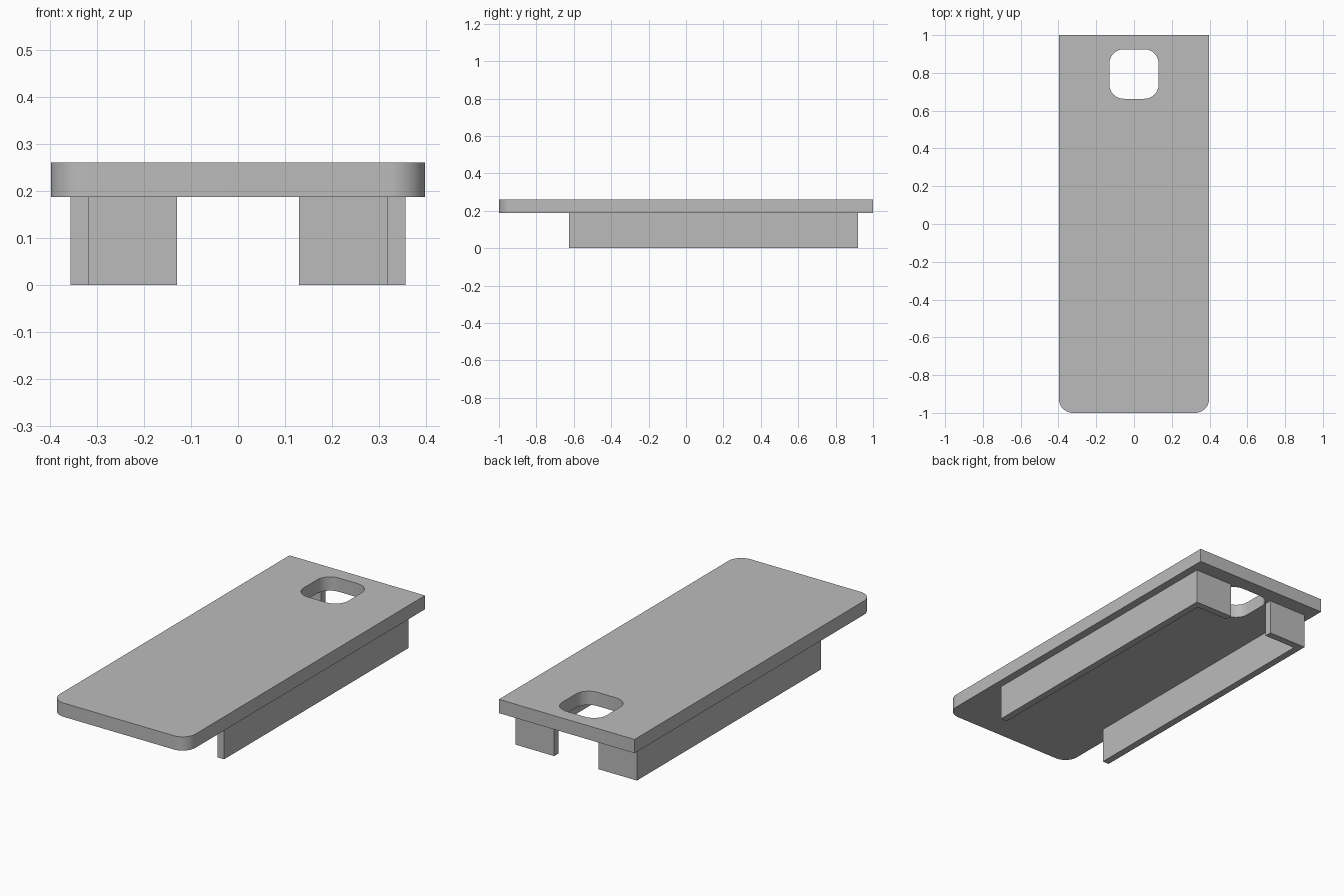
import bpy
import bmesh
import math

cube = bpy.data.objects.get("Cube")
if cube:
    bpy.data.objects.remove(cube, do_unlink=True)

# Single grey material
GREY = (0.5, 0.5, 0.5, 1.0)
grey = bpy.data.materials.new("plain grey")
grey.use_nodes = True
grey.diffuse_color = GREY
grey.node_tree.nodes["Principled BSDF"].inputs["Base Color"].default_value = GREY


def rounded_rect(x0, x1, y0, y1, radii, steps=12):
    """Counter-clockwise outline; radii start at the front right corner."""
    corners = [(x0, y0, 1, 1), (x1, y0, -1, 1), (x1, y1, -1, -1), (x0, y1, 1, -1)]
    points = []
    for i, ((x, y, sx, sy), r) in enumerate(zip(corners, radii)):
        if r == 0:
            points.append((x, y))
            continue
        for k in range(steps + 1):
            a = math.pi * (1 + i / 2 + k / steps / 2)
            points.append((x + r * (sx + math.cos(a)), y + r * (sy + math.sin(a))))
    return points


def prism(name, outlines, z0, z1):
    """Fill the outlines (the second one is a hole) and extrude them upward."""
    bm = bmesh.new()
    edges = []
    for outline in outlines:
        verts = [bm.verts.new((x, y, z0)) for x, y in outline]
        edges += [bm.edges.new((v, verts[i - 1])) for i, v in enumerate(verts)]
    bmesh.ops.triangle_fill(bm, edges=edges, use_beauty=True)
    out = bmesh.ops.extrude_face_region(bm, geom=bm.faces[:], use_keep_orig=True)
    top = [g for g in out["geom"] if isinstance(g, bmesh.types.BMVert)]
    bmesh.ops.translate(bm, verts=top, vec=(0, 0, z1 - z0))
    bmesh.ops.recalc_face_normals(bm, faces=bm.faces[:])
    mesh = bpy.data.meshes.new(name)
    bm.to_mesh(mesh)
    bm.free()
    mesh.materials.append(grey)
    obj = bpy.data.objects.new(name, mesh)
    bpy.context.collection.objects.link(obj)
    return obj


# Top plate with rounded front corners and a rounded finger hole
UNDERSIDE = 0.187
plate = prism(
    "top_plate",
    [rounded_rect(-0.398, 0.398, -1, 1, (0.075, 0.075, 0, 0)),
     rounded_rect(-0.13, 0.13, 0.663, 0.925, (0.075,) * 4)],
    UNDERSIDE, 0.26)
bpy.context.view_layer.objects.active = plate
plate.select_set(True)
bpy.ops.object.shade_smooth_by_angle(angle=math.radians(30))

# L-shaped rails: a long side wall that turns inward at the back
OUTER, INNER, FLANGE = 0.356, 0.318, 0.13
FRONT, BACK = -0.625, 0.92
WALL = OUTER - INNER
for name, side in (("left_rail", 1), ("right_rail", -1)):
    profile = [(OUTER, FRONT), (OUTER, BACK), (FLANGE, BACK),
               (FLANGE, BACK - WALL), (INNER, BACK - WALL), (INNER, FRONT)]
    prism(name, [[(side * x, y) for x, y in profile]], 0, UNDERSIDE)
